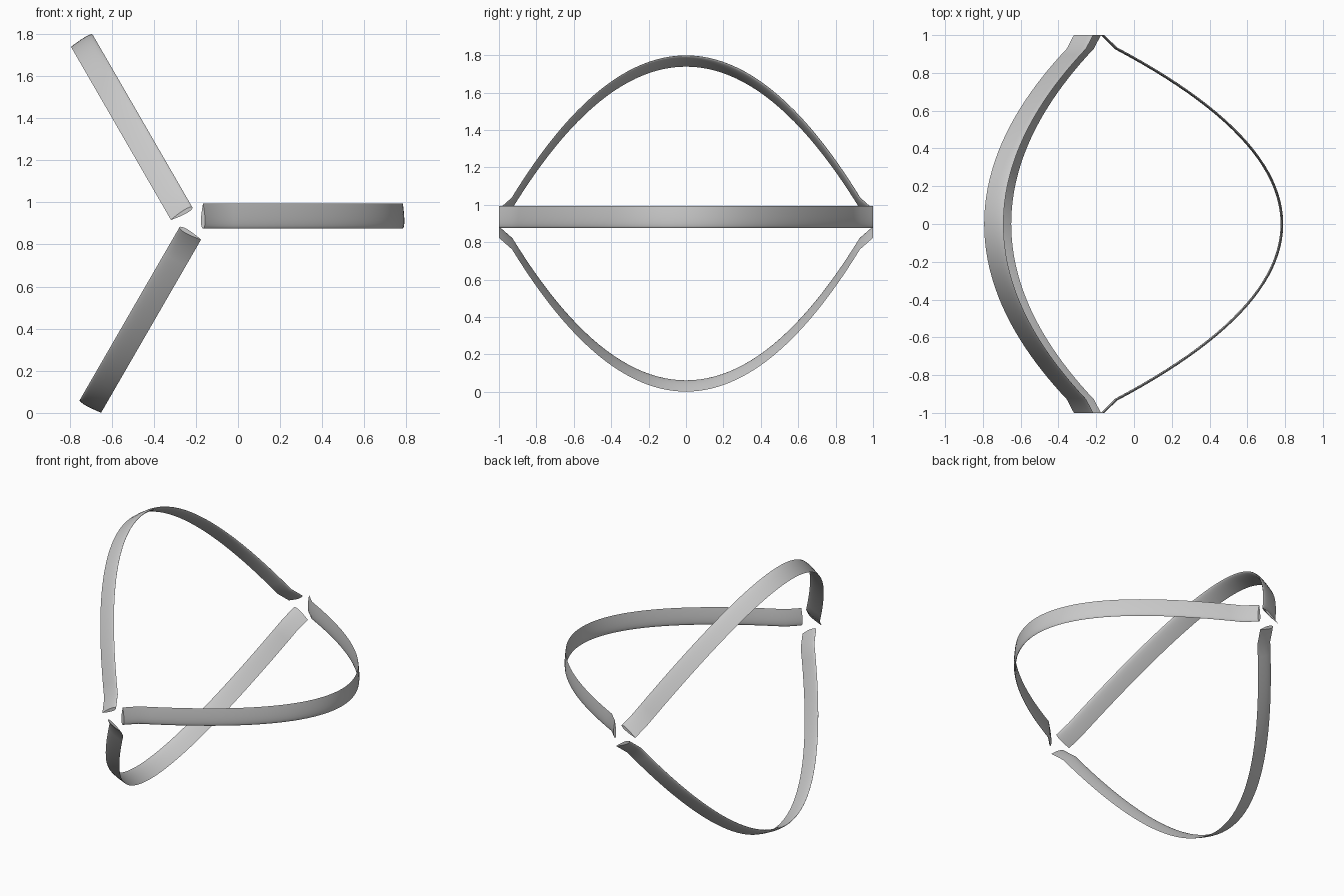
import bpy, bmesh, math
from mathutils import Vector

cube = bpy.data.objects.get("Cube")
if cube:
    bpy.data.objects.remove(cube, do_unlink=True)

AXIS_X, AXIS_Z = -0.22, 0.911     # rotor axis, running along y
CHORD, THICK = 0.118, 0.014
RADIUS, KINK_Y, KINK_R, END_R = 1.003, 0.93, 0.125, 0.054
STEPS = 48

grey = bpy.data.materials.new("light grey")
grey.use_nodes = True
colour = (0.58, 0.58, 0.58, 1)
grey.diffuse_color = colour
grey.node_tree.nodes["Principled BSDF"].inputs["Base Color"].default_value = colour


# Symmetric aerofoil section: (chord position, half thickness)
def aerofoil(n=10):
    def half(t):
        return 5 * THICK * (0.2969 * math.sqrt(t) - 0.126 * t - 0.3516 * t**2
                            + 0.2843 * t**3 - 0.1036 * t**4)
    ts = [(1 - math.cos(math.pi * i / n)) / 2 for i in range(n + 1)]
    upper = [(t, half(t)) for t in ts]
    lower = [(t, -half(t)) for t in ts[1:-1]]
    return upper + lower[::-1]


# Bowed centre line in (radius, y), with a short kinked root at each end
def centre_line():
    pts = [Vector((END_R, -1))]
    for i in range(STEPS + 1):
        u = 2 * i / STEPS - 1
        pts.append(Vector((RADIUS - (RADIUS - KINK_R) * u * u, KINK_Y * u)))
    return pts + [Vector((END_R, 1))]


def make_blade(name, angle):
    bm = bmesh.new()
    path, section = centre_line(), aerofoil()
    radial = Vector((math.cos(angle), 0, math.sin(angle)))
    tangent = Vector((-math.sin(angle), 0, math.cos(angle)))
    hub = Vector((AXIS_X, 0, AXIS_Z))
    rings = []
    for i, p in enumerate(path):
        d = (path[min(i + 1, len(path) - 1)] - path[max(i - 1, 0)]).normalized()
        normal = Vector((d.y, -d.x))
        if i in (0, len(path) - 1):       # ends are cut square to the axis
            normal = Vector((1 / d.y, 0))
        ring = []
        for t, h in section:
            q = p + normal * h
            pos = hub + radial * q.x + tangent * (CHORD * (t - 0.3))
            ring.append(bm.verts.new(pos + Vector((0, q.y, 0))))
        rings.append(ring)
    n = len(section)
    for a, b in zip(rings, rings[1:]):
        for j in range(n):
            k = (j + 1) % n
            bm.faces.new((a[j], a[k], b[k], b[j]))
    bm.faces.new(rings[0][::-1])
    bm.faces.new(rings[-1])
    bmesh.ops.recalc_face_normals(bm, faces=bm.faces)
    mesh = bpy.data.meshes.new(name)
    bm.to_mesh(mesh)
    bm.free()
    mesh.materials.append(grey)
    ob = bpy.data.objects.new(name, mesh)
    bpy.context.collection.objects.link(ob)
    return ob


# Three blades spaced evenly round the axis
bpy.ops.object.select_all(action='DESELECT')
for i, name in enumerate(("left_blade", "upper_right_blade", "lower_right_blade")):
    blade = make_blade(name, math.radians(120 * i))
    blade.select_set(True)
    bpy.context.view_layer.objects.active = blade
bpy.ops.object.shade_smooth_by_angle(angle=math.radians(40))
